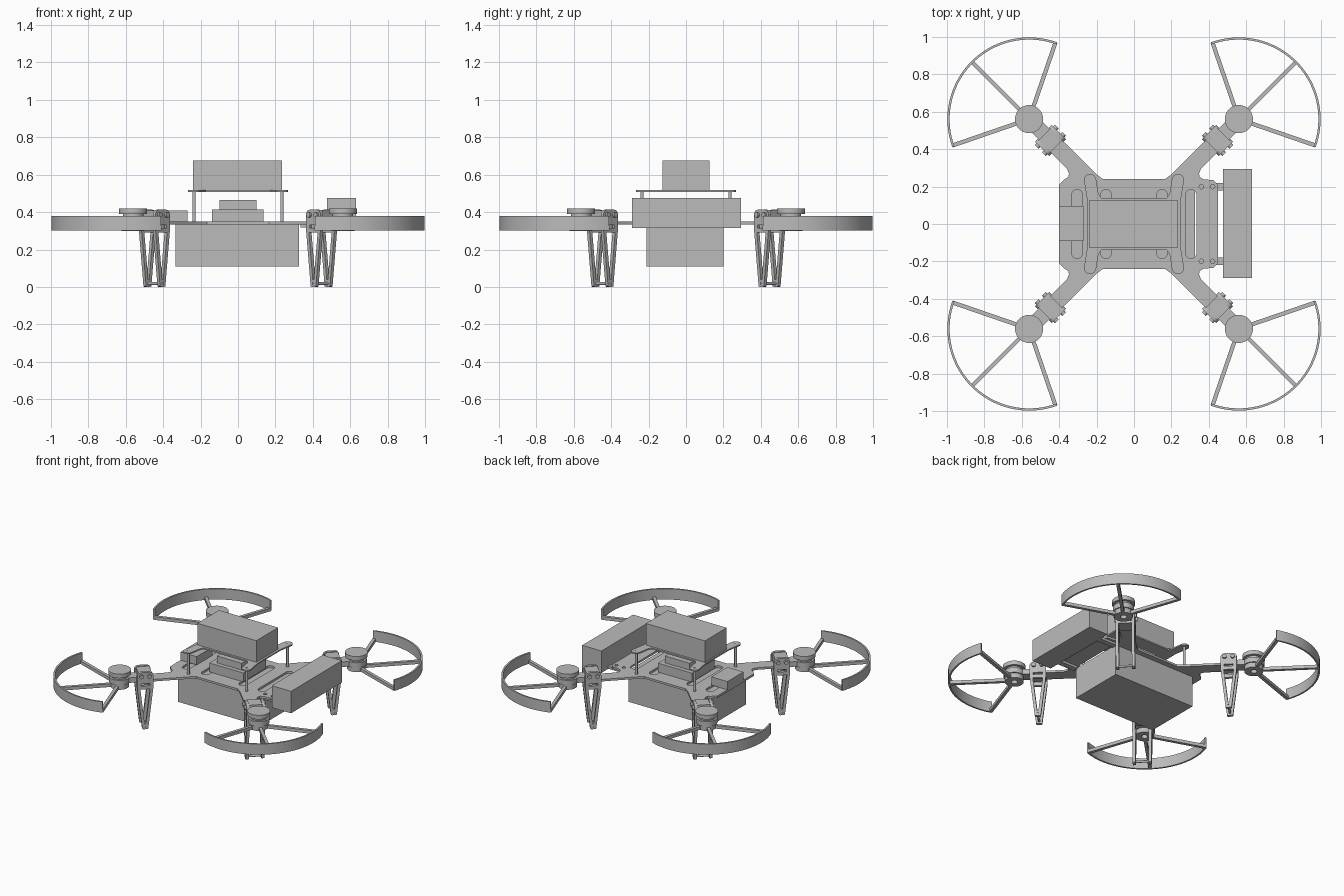
import bpy
from math import cos, sin, pi, radians
from mathutils import Matrix, Vector

cube = bpy.data.objects.get("Cube")
if cube:
    bpy.data.objects.remove(cube, do_unlink=True)

grey = bpy.data.materials.new("plain grey")
grey.use_nodes = True
colour = (0.5, 0.5, 0.5, 1)
grey.diffuse_color = colour
grey.node_tree.nodes["Principled BSDF"].inputs["Base Color"].default_value = colour
parts = []


def arc(x, y, r, start, end, steps=10):
    angles = [radians(start + (end - start) * i / steps) for i in range(steps + 1)]
    return [(x + r * cos(a), y + r * sin(a)) for a in angles]


def circle(x, y, r, steps=24):
    return arc(x, y, r, 0, 360, steps)[:-1]


def slot(x, y, half_length, r):
    return arc(x, y + half_length, r, 0, 180) + arc(x, y - half_length, r, 180, 360)


def plate(name, loops, low, high, matrix=Matrix()):
    """Extrude a flat outline; later loops are holes."""
    curve = bpy.data.curves.new(name, 'CURVE')
    curve.dimensions = '2D'
    curve.fill_mode = 'BOTH'
    curve.extrude = (high - low) / 2
    for loop in loops:
        spline = curve.splines.new('POLY')
        spline.points.add(len(loop) - 1)
        for point, (x, y) in zip(spline.points, loop):
            point.co = (x, y, 0, 1)
        spline.use_cyclic_u = True
    temp = bpy.data.objects.new(name + " outline", curve)
    bpy.context.collection.objects.link(temp)
    graph = bpy.context.evaluated_depsgraph_get()
    mesh = bpy.data.meshes.new_from_object(temp.evaluated_get(graph))
    bpy.data.objects.remove(temp, do_unlink=True)
    obj = bpy.data.objects.new(name, mesh)
    bpy.context.collection.objects.link(obj)
    obj.matrix_world = matrix @ Matrix.Translation((0, 0, (low + high) / 2))
    mesh.materials.clear()
    mesh.materials.append(grey)
    parts.append(obj)
    return obj


def box(name, x, y, z, matrix=Matrix()):
    """Box from (min, max) pairs."""
    outline = [(x[0], y[0]), (x[1], y[0]), (x[1], y[1]), (x[0], y[1])]
    return plate(name, [outline], z[0], z[1], matrix)


# Main frame plate with four arm stubs
def quarter(edge):
    ax, off = 0.43, 0.032
    return [(edge, 0.21), (edge - 0.025, 0.235), (0.375, 0.238), (0.352, 0.25),
            (0.348, 0.27), (0.358, 0.295), (ax + off, ax - off), (ax - off, ax + off),
            (0.235, 0.3), (0.2, 0.265), (0.165, 0.24)]


right, left = quarter(0.45), quarter(0.40)
outline = (right + [(-x, y) for x, y in reversed(left)]
           + [(-x, -y) for x, y in left] + [(x, -y) for x, y in reversed(right)])
holes = [slot(s * x, 0, 0.155, 0.029) for s in (1, -1) for x in (0.15, 0.305)]
holes += [circle(x, s * 0.2, 0.012) for x in (0.36, 0.42) for s in (1, -1)]
plate("frame_plate", [outline] + holes, 0.335, 0.35)

# Boxes carried by the frame
box("lower_battery", (-0.335, 0.325), (-0.21, 0.20), (0.11, 0.335))
box("front_sensor_bar", (0.475, 0.63), (-0.29, 0.295), (0.315, 0.475))
box("rear_module", (-0.40, -0.27), (-0.09, 0.095), (0.35, 0.41))
box("controller_base", (-0.14, 0.135), (-0.13, 0.13), (0.35, 0.415))
box("controller_top", (-0.10, 0.10), (-0.10, 0.10), (0.415, 0.465))
box("upper_battery", (-0.24, 0.235), (-0.125, 0.125), (0.512, 0.675))
for s in (1, -1):
    box("sensor_bracket", (0.335, 0.48), (s * 0.2 - 0.02, s * 0.2 + 0.02), (0.318, 0.335))

# Upper plate with an ear over each standoff
ear = ([(0.25, 0), (0.25, 0.13)] + arc(0.235, 0.235, 0.033, 0, 180)
       + [(0.19, 0.16), (0.175, 0.14)])
half = ear + [(-x, y) for x, y in reversed(ear)]
outline = half + [(-x, -y) for x, y in half[1:-1]]
corners = [(sx * 0.235, sy * 0.235) for sx in (1, -1) for sy in (1, -1)]
plate("upper_plate", [outline] + [circle(x, y, 0.008, 12) for x, y in corners], 0.508, 0.518)
for x, y in corners:
    plate("standoff", [circle(x, y, 0.009, 12)], 0.35, 0.516)

# Arm assemblies: local x points outward along each arm
LEG, MOTOR, RIM = 0.632, 0.793, 0.437
upright = Matrix.Rotation(pi / 2, 4, 'X')
for k in range(4):
    frame = Matrix.Rotation(pi / 4 + k * pi / 2, 4, 'Z')

    # Folding clamp and outer arm
    box("arm_clamp", (LEG - 0.045, LEG + 0.045), (-0.045, 0.045), (0.345, 0.408), frame)
    box("arm_lower_clamp", (LEG - 0.05, LEG + 0.05), (-0.045, 0.045), (0.318, 0.335), frame)
    box("outer_arm", (LEG, MOTOR - 0.03), (-0.04, 0.04), (0.335, 0.372), frame)

    # Landing leg: two open V frames joined by a foot pin
    leg_outline = ([(0.02, 0.004), (0.054, 0.30)] + arc(0.026, 0.385, 0.028, 0, 90, 6)
                   + arc(-0.026, 0.385, 0.028, 90, 180, 6)
                   + [(-0.054, 0.30), (-0.02, 0.004), (-0.012, 0), (0.012, 0)])
    opening = [(0.004, 0.04), (0.033, 0.29), (-0.033, 0.29), (-0.004, 0.04)]
    window = [(-0.03, 0.315), (0.03, 0.315), (0.03, 0.33), (-0.03, 0.33)]
    for side in (0.053, -0.053):
        plate("leg_frame", [leg_outline, opening, window, circle(0, 0.018, 0.006, 12)],
              -0.01, 0.01, frame @ Matrix.Translation((LEG, side, 0)) @ upright)
    across = frame @ Matrix.Translation((LEG, 0, 0)) @ upright
    plate("foot_pin", [circle(0, 0.018, 0.008, 12)], -0.06, 0.06, across)
    for u in (0.027, -0.027):
        plate("clamp_bolt", [circle(u, 0.385, 0.014, 12)], -0.076, 0.076, across)

    # Motor
    hub = frame @ Matrix.Translation((MOTOR, 0, 0))
    plate("motor_base", [circle(0, 0, 0.062, 32), circle(0, 0, 0.022, 16)], 0.30, 0.335, hub)
    plate("motor_mount", [circle(0, 0, 0.07, 32)], 0.335, 0.372, hub)
    plate("motor_neck", [circle(0, 0, 0.055, 32)], 0.372, 0.39, hub)
    plate("motor_cap", [circle(0, 0, 0.075, 40)], 0.39, 0.42, hub)

    # Propeller guard: rim and three spokes
    rim = arc(0, 0, RIM, -65, 65, 40) + arc(0, 0, RIM - 0.012, 65, -65, 40)
    plate("guard_rim", [rim], 0.302, 0.38, hub)
    for angle in (-64, 0, 64):
        spoke = hub @ Matrix.Rotation(radians(angle), 4, 'Z')
        box("guard_spoke", (0.04, RIM - 0.006), (-0.011, 0.011), (0.302, 0.325), spoke)

# Smooth the round sides, keep edges sharp
bpy.ops.object.select_all(action='DESELECT')
for obj in parts:
    obj.select_set(True)
bpy.context.view_layer.objects.active = parts[0]
bpy.ops.object.shade_smooth_by_angle(angle=radians(32))
